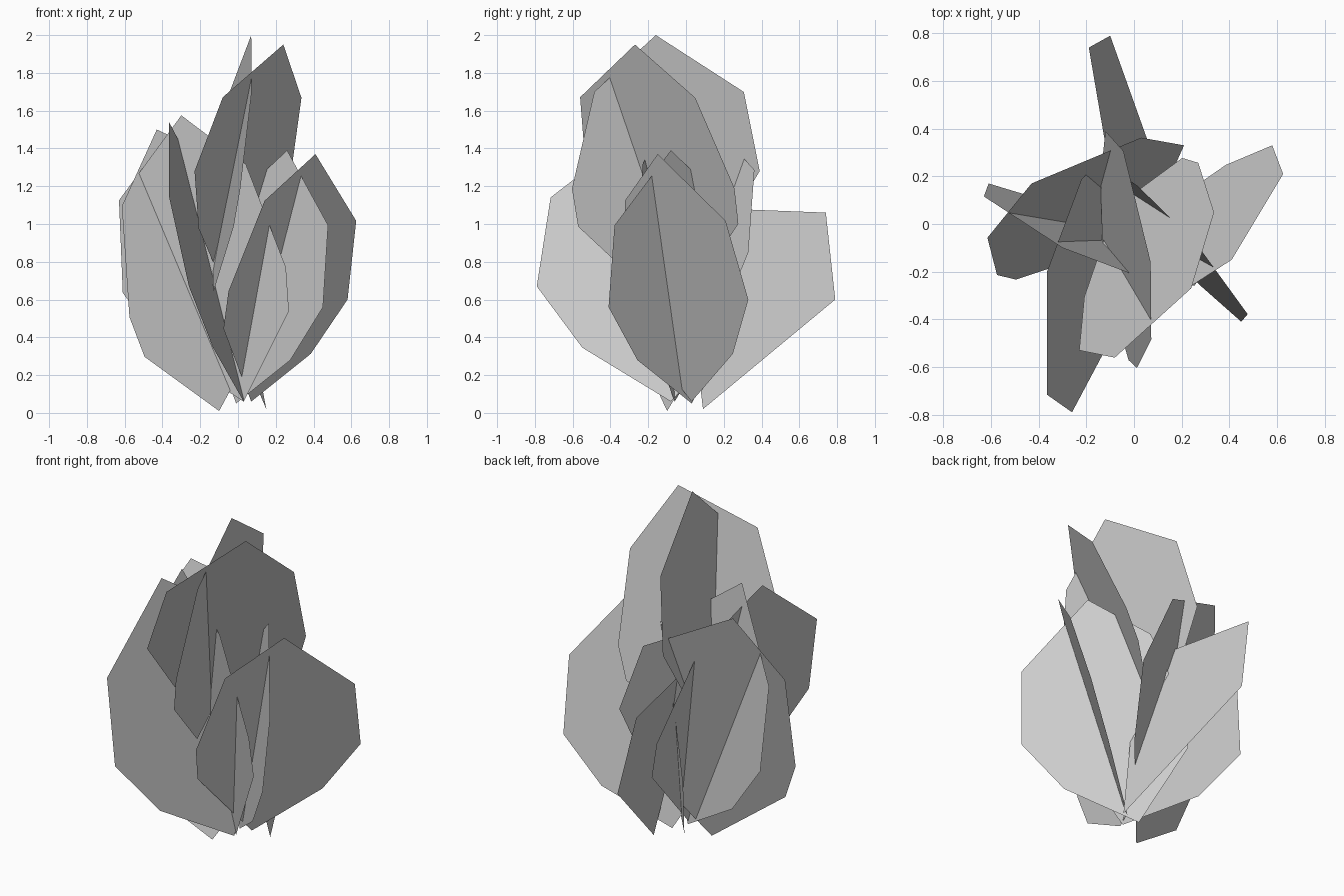
import bpy
from mathutils import Vector

if "Cube" in bpy.data.objects:
    bpy.data.objects.remove(bpy.data.objects["Cube"])

# Shared flat leaf outline: (along base-to-tip, across)
FULL = [(0, 0), (.225, .28), (.46, .415), (.77, .345), (1, 0),
        (.785, -.23), (.41, -.305), (.262, -.277)]
# Clipped outline for the broken leaf at the back
CLIPPED = [(0, 0), (.46, .415), (.77, .345), (.72, -.17)]


def leaf(name, base, tip, wide, outline=FULL):
    """Lay the outline in the plane through base, tip and widest corner."""
    base, tip, wide = Vector(base), Vector(tip), Vector(wide)
    along = tip - base
    across = (wide - base - along * .46) / .415
    pts = [base + along * u + across * v for u, v in outline]
    me = bpy.data.meshes.new(name)
    me.from_pydata(pts, [], [list(range(len(pts)))])
    me.update()
    ob = bpy.data.objects.new(name, me)
    bpy.context.collection.objects.link(ob)
    return ob


# Lower ring of leaves
leaf("right_leaf", (.07, .03, .06), (.41, -.15, 1.37), (.58, .33, .60))
leaf("front_right_leaf", (-.01, .03, .05), (.26, -.08, 1.39), (.45, -.41, .56))
leaf("front_leaf", (.03, -.08, .06), (-.365, -.20, 1.54), (-.26, -.79, .67))
leaf("left_leaf", (-.10, -.10, .01), (-.43, .17, 1.50), (.21, .33, .85))
leaf("cross_leaf", (.03, -.06, .06), (-.30, -.10, 1.575), (-.61, .17, .635))
leaf("back_leaf", (.15, .09, .02), (-.19, .266, 1.46), (-.10, .79, .60), CLIPPED)

# Two upper leaves
leaf("upper_front_leaf", (-.08, .07, .68), (.24, -.27, 1.95), (-.23, -.53, 1.28))
leaf("upper_side_leaf", (-.13, -.20, .64), (.07, -.16, 2.0), (-.12, .39, 1.28))
